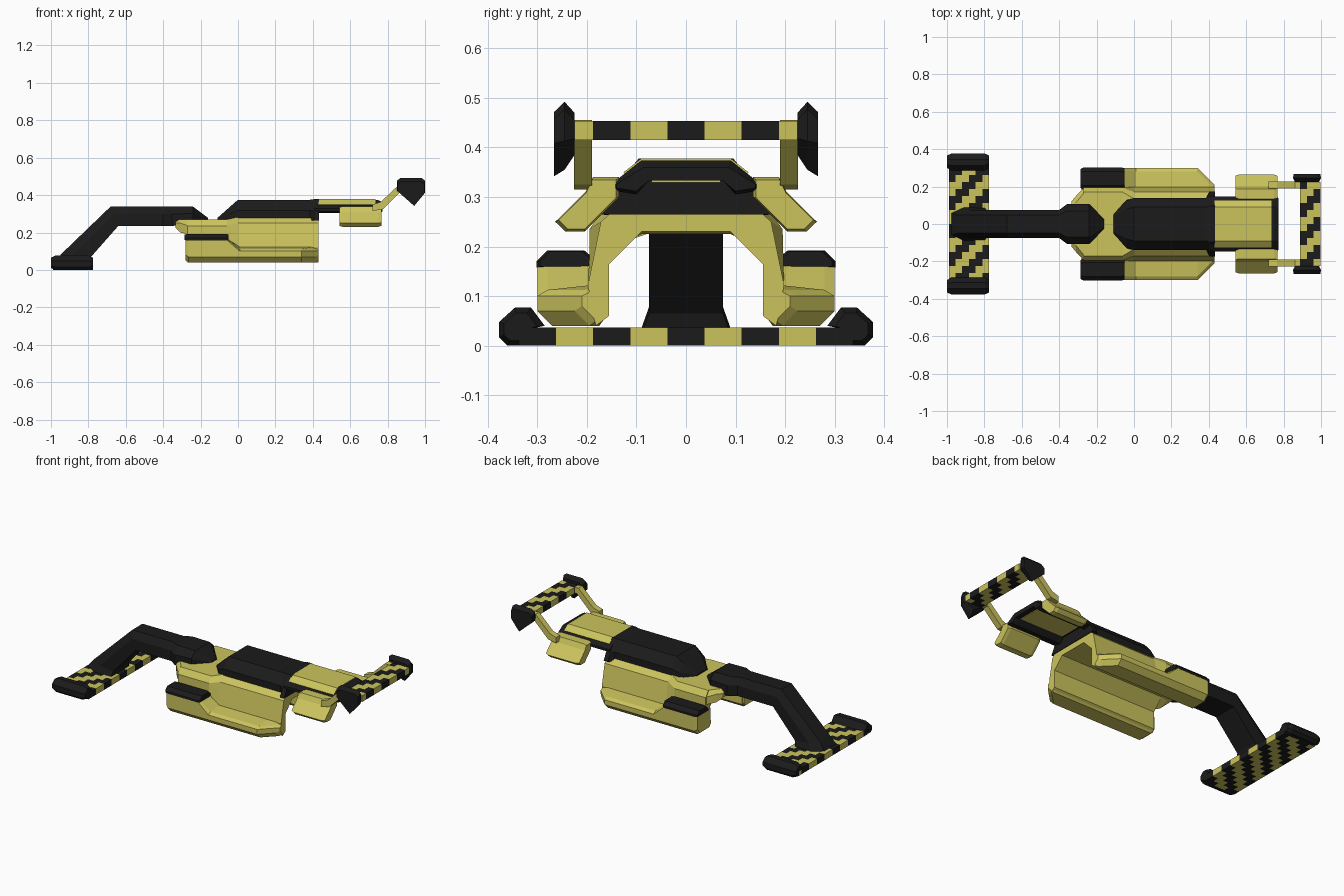
import bpy, bmesh


def mat(name, c):
    m = bpy.data.materials.new(name)
    m.diffuse_color = (*c, 1)
    return m


YELLOW = mat("yellow_paint", (0.60, 0.55, 0.11))
BLACK = mat("black_paint", (0.011, 0.011, 0.011))


def finish(name, bm, mats):
    bmesh.ops.recalc_face_normals(bm, faces=bm.faces)
    me = bpy.data.meshes.new(name)
    bm.to_mesh(me)
    bm.free()
    ob = bpy.data.objects.new(name, me)
    bpy.context.collection.objects.link(ob)
    for m in mats:
        me.materials.append(m)
    return ob


def loft(name, sections, m, mirror=False):
    """Skin equal-length rings of 3D points; optionally mirror across y."""
    bm = bmesh.new()
    for s in ((1, -1) if mirror else (1,)):
        rings = [[bm.verts.new((x, y * s, z)) for x, y, z in r] for r in sections]
        n = len(rings[0])
        for a, b in zip(rings, rings[1:]):
            for i in range(n):
                j = (i + 1) % n
                bm.faces.new((a[i], a[j], b[j], b[i]))
        bm.faces.new(rings[0])
        bm.faces.new(rings[-1])
    return finish(name, bm, [m])


def sym(x, half):
    """Full ring at x from a half section of (y, z) points."""
    return [(x, y, z) for y, z in half] + [(x, -y, z) for y, z in reversed(half)]


def ring(x, pts, k=1.0):
    """One-sided ring at x, scaled by k about its centre."""
    cy = sum(p[0] for p in pts) / len(pts)
    cz = sum(p[1] for p in pts) / len(pts)
    return [(x, cy + (y - cy) * k, cz + (z - cz) * k) for y, z in pts]


def bar(name, pts, x0, x1, c, k, m):
    """Mirrored bar along x with chamfered ends."""
    loft(name, [ring(x0, pts, k), ring(x0 + c, pts), ring(x1 - c, pts), ring(x1, pts, k)], m, True)


def striped(name, x0, x1, nx, ny, z0, z1):
    """Slab with stair-stepped diagonal stripes."""
    bm = bmesh.new()
    cell = 0.0375
    v = [[bm.verts.new((x0 + (x1 - x0) * i / nx, (j - ny / 2) * cell, z1))
          for j in range(ny + 1)] for i in range(nx + 1)]
    for i in range(nx):
        for j in range(ny):
            f = bm.faces.new((v[i][j], v[i + 1][j], v[i + 1][j + 1], v[i][j + 1]))
            f.material_index = ((j - ny // 2 + 1 + nx - 1 - i) // 2) % 2
    ob = finish(name, bm, [BLACK, YELLOW])
    mod = ob.modifiers.new("thickness", "SOLIDIFY")
    mod.thickness = z1 - z0
    mod.offset = -1


# Front wing and its raised, chamfered end plates
striped("front_wing", -0.99, -0.775, 6, 18, 0.0, 0.037)
bar("front_end_plates", [(0.335, 0), (0.36, 0), (0.377, 0.016), (0.377, 0.048), (0.345, 0.077),
    (0.313, 0.077), (0.285, 0.04), (0.335, 0.03)], -1.0, -0.775, 0.025, 0.72, BLACK)

# Nose boom
nose = []
for xt, zt, xb, zb, w in [(-0.975, 0.045, -0.80, 0.02, 0.09), (-0.945, 0.085, -0.79, 0.065, 0.075),
                          (-0.68, 0.34, -0.64, 0.235, 0.075), (-0.40, 0.34, -0.40, 0.235, 0.075),
                          (-0.36, 0.34, -0.35, 0.235, 0.108), (-0.24, 0.338, -0.24, 0.25, 0.108),
                          (-0.16, 0.278, -0.16, 0.26, 0.025)]:
    xm, zm = xt + (xb - xt) * 0.4, zt + (zb - zt) * 0.4
    h = [(xt, 0.65 * w, zt), (xm, w, zm), (xb, w, zb)]
    nose.append(h + [(x, -y, z) for x, y, z in reversed(h)])
loft("nose", nose, BLACK)

# Central arched shell, open underneath, narrower behind the pod caps
legs = [(0.187, 0.06), (0.182, 0.04), (0.155, 0.06), (0.155, 0.165), (0.09, 0.23)]
front = [(0.17, 0.27), (0.195, 0.235), (0.195, 0.18)] + legs
rear = [(0.135, 0.283), (0.172, 0.25), (0.198, 0.122)] + legs
loft("body_shell", [sym(-0.27, front), sym(-0.06, front), sym(0.0, rear), sym(0.43, rear)], YELLOW)
loft("cowl", [sym(-0.335, [(0.09, 0.262), (0.12, 0.25), (0.12, 0.225), (0.08, 0.225)]),
              sym(-0.31, [(0.115, 0.27), (0.15, 0.25), (0.15, 0.2), (0.09, 0.225)]),
              sym(-0.265, [(0.17, 0.27), (0.195, 0.235), (0.195, 0.19), (0.09, 0.23)])], YELLOW)

# Side pods with a high front and a low rear shelf
pods = []
for x, y, zi, zo, zb in [(-0.28, 0.29, 0.165, 0.155, 0.05), (-0.265, 0.30, 0.168, 0.16, 0.04),
                         (-0.06, 0.30, 0.168, 0.16, 0.04), (0.01, 0.30, 0.125, 0.10, 0.04),
                         (0.34, 0.30, 0.125, 0.10, 0.04), (0.415, 0.225, 0.125, 0.10, 0.04),
                         (0.43, 0.21, 0.12, 0.10, 0.05)]:
    pods.append([(x, 0.16, zb + 0.02), (x, 0.175, zb), (x, y - 0.03, zb), (x, y, zb + 0.03),
                 (x, y, zo), (x, y - 0.02, (zi + zo) / 2), (x, 0.165, zi)])
loft("side_pods", pods, YELLOW, True)
bar("pod_caps", [(0.185, 0.158), (0.302, 0.158), (0.302, 0.17), (0.28, 0.192), (0.205, 0.192), (0.185, 0.175)],
    -0.285, -0.05, 0.015, 0.88, BLACK)

# Engine cover with a flared rear lip
cover = [(0.09, 0.375), (0.14, 0.318), (0.14, 0.262)]
flare = [(0.095, 0.378), (0.15, 0.313), (0.175, 0.265)]
loft("engine_cover", [sym(-0.11, [(0.04, 0.278), (0.05, 0.274), (0.05, 0.262)]),
                      sym(-0.04, [(0.08, 0.34), (0.125, 0.30), (0.13, 0.262)]),
                      sym(0.0, cover), sym(0.385, cover), sym(0.405, flare), sym(0.434, flare)], BLACK)

# Rear deck: black frame, yellow lid and lower panel
frame = [(0.09, 0.374), (0.148, 0.328), (0.148, 0.313), (0.10, 0.305), (0.075, 0.333)]
low = [(0.085, 0.36), (0.14, 0.326), (0.14, 0.318), (0.10, 0.312), (0.075, 0.333)]
loft("deck_frame", [sym(0.41, frame), sym(0.75, frame), sym(0.772, low)], BLACK)
lid = [(0.09, 0.378), (0.126, 0.35), (0.12, 0.34)]
loft("deck_lid", [sym(0.43, lid), sym(0.735, lid)], YELLOW)
panel = [(0.07, 0.34), (0.07, 0.329)]
loft("deck_lower_panel", [sym(0.45, panel), sym(0.74, panel)], YELLOW)

# Rear fenders
bar("rear_fenders", [(0.135, 0.34), (0.188, 0.34), (0.203, 0.31), (0.264, 0.25), (0.243, 0.23),
    (0.205, 0.23), (0.135, 0.30)], 0.542, 0.767, 0.018, 0.9, YELLOW)

# Rear wing struts
strut = [(0.72, 0.315), (0.72, 0.35), (0.765, 0.365), (0.86, 0.455), (0.90, 0.452),
         (0.90, 0.42), (0.87, 0.418), (0.775, 0.325)]
loft("wing_struts", [[(x, y, z) for x, z in strut] for y in (0.19, 0.226)], YELLOW, True)

# Rear wing and its end plates
striped("rear_wing", 0.887, 0.997, 3, 12, 0.415, 0.453)
plate = []
for y, top, side, tip, k in [(0.225, 0.47, 0.43, 0.385, 0.85), (0.245, 0.492, 0.425, 0.355, 1.0),
                             (0.266, 0.472, 0.42, 0.342, 0.95)]:
    plate.append([(0.925 + dx * k, y, z) for dx, z in
                  [(-0.055, top), (0.055, top), (0.075, top - 0.015), (0.075, side - 0.012),
                   (0.018, tip), (-0.075, side), (-0.075, top - 0.015)]])
loft("rear_end_plates", plate, BLACK, True)
